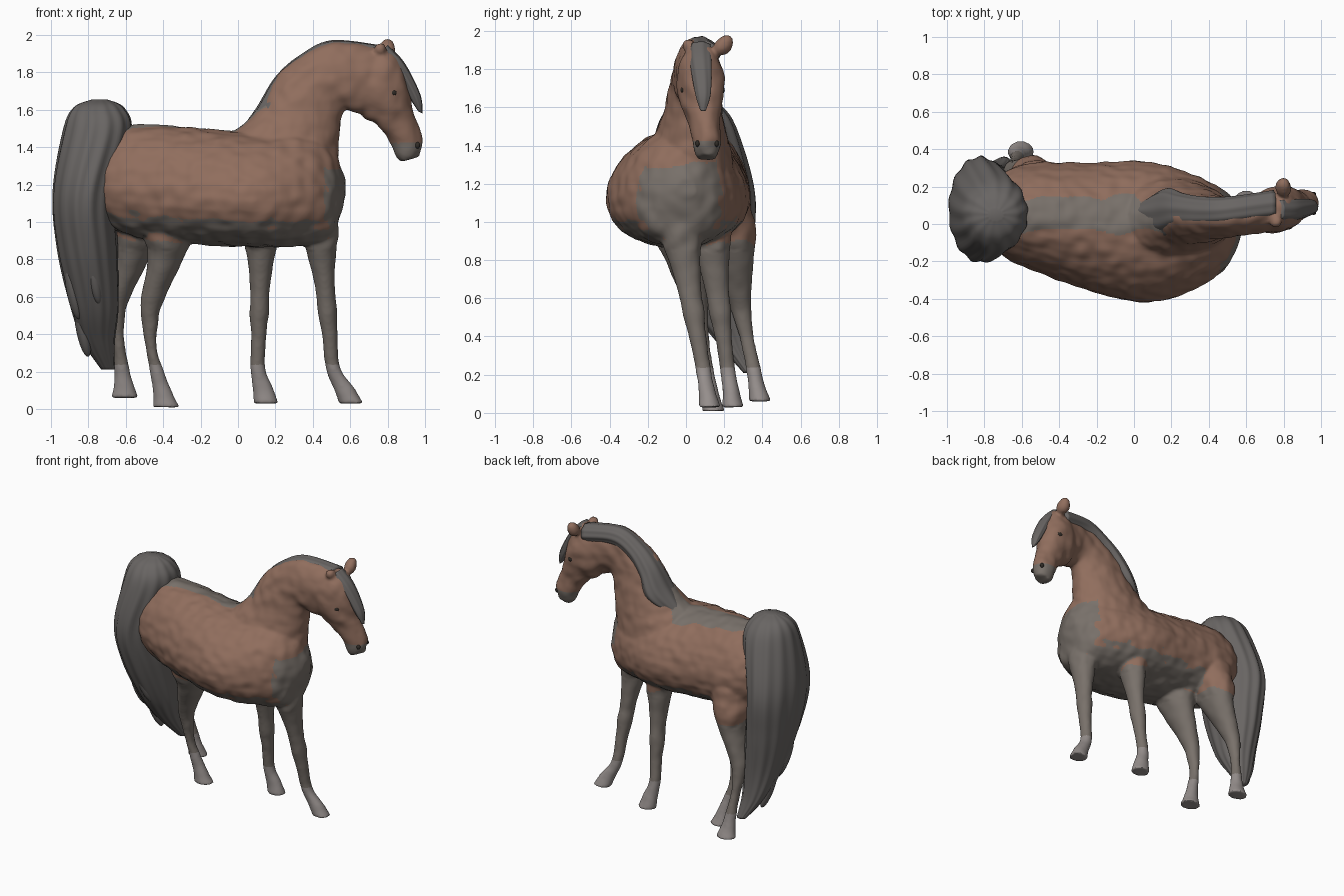
import bpy, bmesh, math
from mathutils import Vector, noise

if "Cube" in bpy.data.objects:
    bpy.data.objects.remove(bpy.data.objects["Cube"])


def material(name, *rgb):
    m = bpy.data.materials.new(name)
    m.diffuse_color = (*rgb, 1)
    m.use_nodes = True
    m.node_tree.nodes["Principled BSDF"].inputs["Base Color"].default_value = m.diffuse_color
    return m


COAT = material("coat", .28, .155, .11)
GREY = material("grey_points", .19, .165, .145)
SOCK = material("pale_socks", .30, .27, .26)
HAIR = material("hair", .14, .13, .125)
DARK = material("dark", .03, .025, .02)


def smooth_steps(rows, sub):
    """Catmull-Rom interpolation between section rows."""
    out = []
    for i in range(len(rows) - 1):
        p = [rows[max(i - 1, 0)], rows[i], rows[i + 1], rows[min(i + 2, len(rows) - 1)]]
        for s in range(sub):
            t = s / sub
            out.append([b + ((c - a) * t + (2 * a - 5 * b + 4 * c - d) * t * t
                             + (3 * b - a - 3 * c + d) * t ** 3) / 2 for a, b, c, d in zip(*p)])
    return out + [list(rows[-1])]


def loft(name, rows, mat=None, sides=32, ridges=0, depth=0, egg=0):
    """Skin oval sections: (x1, z1, x2, z2, y centre, y half-width); egg widens end 2."""
    bm = bmesh.new()
    rings = []
    for k, (ax, az, bx, bz, y, w) in enumerate(smooth_steps(rows, 7)):
        ring = []
        for i in range(sides):
            a = math.tau * i / sides
            r = 1 + depth * math.sin(ridges * a + math.sin(k / 3) / 2)
            c, s = math.cos(a) * r, math.sin(a) * r
            ring.append(bm.verts.new(((ax + bx + (ax - bx) * c) / 2, y + w * s * (1 - egg * c),
                                      (az + bz + (az - bz) * c) / 2)))
        rings.append(ring)
    for p, q in zip(rings, rings[1:]):
        for i in range(sides):
            j = (i + 1) % sides
            bm.faces.new((p[i], p[j], q[j], q[i]))
    bm.faces.new(rings[0])
    bm.faces.new(rings[-1])
    bmesh.ops.recalc_face_normals(bm, faces=bm.faces)
    for f in bm.faces:
        f.smooth = True
    me = bpy.data.meshes.new(name)
    bm.to_mesh(me)
    bm.free()
    ob = bpy.data.objects.new(name, me)
    bpy.context.collection.objects.link(ob)
    if mat:
        me.materials.append(mat)
    return ob


def level(rows):
    """Horizontal sections: (z, x back, x front, y centre, y half-width)."""
    return [(x2, z, x1, z, y, w) for z, x1, x2, y, w in rows]


def leg(name, profile, top, foot, kick, lift=0):
    """Follow a straight line top (x, y) to foot (x, y), with the hoof kicked forward."""
    rows, high = [], profile[0][0]
    for z, half_depth, w, back in profile:
        t = (high - z) / high
        step = kick * min(1, max(0, (.2 - z) / .15))
        x = top[0] + (foot[0] - top[0]) * t + step - back
        rows.append((z + lift * t, x - half_depth, x + half_depth,
                     top[1] + (foot[1] - top[1]) * t, w))
    return loft(name, level(rows))


def ball(name, loc, size, mat=None, rot=(0, 0, 0)):
    bpy.ops.mesh.primitive_uv_sphere_add(segments=20, ring_count=12, location=loc, rotation=rot)
    ob = bpy.context.object
    ob.name, ob.scale = name, size
    bpy.ops.object.shade_smooth()
    if mat:
        ob.data.materials.append(mat)
    return ob


# Torso from upright sections: x, back, belly, y centre, half-width
torso = loft("horse_body", [(x, a, x, b, y, w) for x, a, b, y, w in (
    (-.76, 1.34, 1.15, .05, .08), (-.71, 1.46, 1, .05, .21), (-.55, 1.52, .92, .04, .28),
    (-.2, 1.5, .88, -.02, .345), (.1, 1.475, .865, -.045, .37), (.36, 1.48, .87, -.04, .285),
    (.5, 1.4, .91, -.03, .19), (.575, 1.22, 1.13, 0, .05))], egg=.16)

# Neck and head from tilted sections
neck_rows = [
    (-.12, 1.4, .5, 1.05, 0, .27), (.1, 1.6, .535, 1.37, .03, .175),
    (.2, 1.765, .55, 1.5, .035, .135), (.33, 1.88, .57, 1.6, .035, .11),
    (.5, 1.96, .62, 1.59, .04, .105), (.76, 1.935, .68, 1.56, .07, .11)]
head_rows = [
    (.66, 1.9, .6, 1.66, .06, .08), (.79, 1.935, .67, 1.56, .075, .12),
    (.88, 1.84, .74, 1.52, .08, .117), (.935, 1.6, .81, 1.43, .1, .08),
    (.985, 1.45, .835, 1.36, .11, .072), (.97, 1.35, .87, 1.32, .11, .05)]
neck, head = loft("neck", neck_rows), loft("head", head_rows)

# Legs: shared profiles of height, half-depth, half-width, backward set
fore = [(1.1, .13, .15, 0), (.8, .072, .085, 0), (.63, .051, .062, 0), (.52, .052, .058, 0),
        (.4, .041, .045, 0), (.22, .04, .04, 0), (.11, .055, .045, 0), (.03, .065, .058, 0)]
hind = [(1.2, .17, .16, 0), (.95, .135, .165, 0), (.8, .095, .125, 0), (.57, .06, .065, .045),
        (.45, .042, .046, .04), (.3, .03, .036, .01), (.1, .05, .043, 0), (.01, .073, .06, 0)]
legs = [leg("front_leg_near", fore, (.42, -.06), (.53, .13), .08),
        leg("front_leg_far", fore, (.13, .1), (.1, .25), .05),
        leg("hind_leg_near", hind, (-.34, -.05), (-.485, .145), .1),
        leg("hind_leg_far", hind, (-.51, .15), (-.665, .39), .06, .05)]

# Ears
ears = [ball("ear_far", (.80, .195, 1.925), (.042, .045, .062), rot=(-.75, .1, 0)),
        ball("ear_near", (.76, .02, 1.92), (.035, .04, .035))]

# Fuse everything into one smooth sculpted skin
bpy.ops.object.select_all(action='DESELECT')
for ob in [torso, neck, head] + legs + ears:
    ob.select_set(True)
bpy.context.view_layer.objects.active = torso
bpy.ops.object.join()
mod = torso.modifiers.new("fuse", 'REMESH')
mod.mode, mod.voxel_size = 'VOXEL', .011
soft = torso.modifiers.new("soften", 'SMOOTH')
soft.iterations = 5
for name in ("fuse", "soften"):
    bpy.ops.object.modifier_apply(modifier=name)

# Hand-modelled unevenness, then coat, grey and sock colours
me = torso.data
normals = [v.normal.copy() for v in me.vertices]
for v, n in zip(me.vertices, normals):
    v.co += n * (.009 if v.co.z > .85 else .003) * noise.noise(v.co * 14)
me.materials.clear()
for m in (COAT, GREY, SOCK):
    me.materials.append(m)
for p in me.polygons:
    c = p.center
    n = noise.noise(c * 6) / 20
    p.use_smooth = True
    spine = c.x < .15 and c.z > 1.4 and abs(c.y - .05) < .09 + n
    belly = c.z < 1.15 and p.normal.z < -.55 + n
    chest = c.x > .46 and c.z < 1.3 + n and p.normal.x > .6
    muzzle = c.x > .8 and c.z < 1.42
    if c.z < .24:
        p.material_index = 2
    elif c.z < .9 + n or spine or belly or chest or muzzle:
        p.material_index = 1

# Tail: a high arch falling in ridged strands
loft("tail", level([
    (1.655, -.78, -.7, .05, .03), (1.61, -.88, -.61, .05, .13), (1.48, -.935, -.57, .055, .21),
    (1.15, -.99, -.65, .075, .28), (.85, -.965, -.645, .11, .235), (.55, -.895, -.64, .175, .15),
    (.36, -.83, -.66, .25, .08), (.21, -.73, -.66, .33, .03)]), HAIR, 80, 13, .025)

# Ragged lock ends along the lower tail
for i, (x, y, z) in enumerate(((-.88, .08, .62), (-.77, -.01, .7), (-.83, .2, .42))):
    ball("tail_lock_%d" % (i + 1), (x, y, z), (.035, .045, .15), HAIR, (.3, -.2, 0))

# Mane follows the neck's crest: the upper third of each section, falling to the far side
mane = [(ax, az + .01, ax + (bx - ax) * .33, az + (bz - az) * .33, y + .03, w * .72)
        for ax, az, bx, bz, y, w in neck_rows]
mane[0] = (0, 1.475, .1, 1.44, .06, .05)
loft("mane", mane, HAIR, 48, 9, .035)

# Forelock follows the brow, then curls free above the nose
lock = [(ax + .01, az + .01, ax - .04, az - .04, y, .055) for ax, az, bx, bz, y, w in head_rows[1:3]]
lock += [(.975, 1.68, .92, 1.66, .09, .04), (.985, 1.58, .965, 1.59, .09, .015)]
loft("forelock", lock, HAIR, 32, 7, .05)

# Eyes and nostrils on both sides of the head
for side, name in ((-1, "near"), (1, "far")):
    ball("eye_" + name, (.825, .087 + side * .1, 1.69), (.024, .016, .018), DARK)
    ball("nostril_" + name, (.96, .11 + side * .05, 1.41), (.014, .012, .017), DARK)
